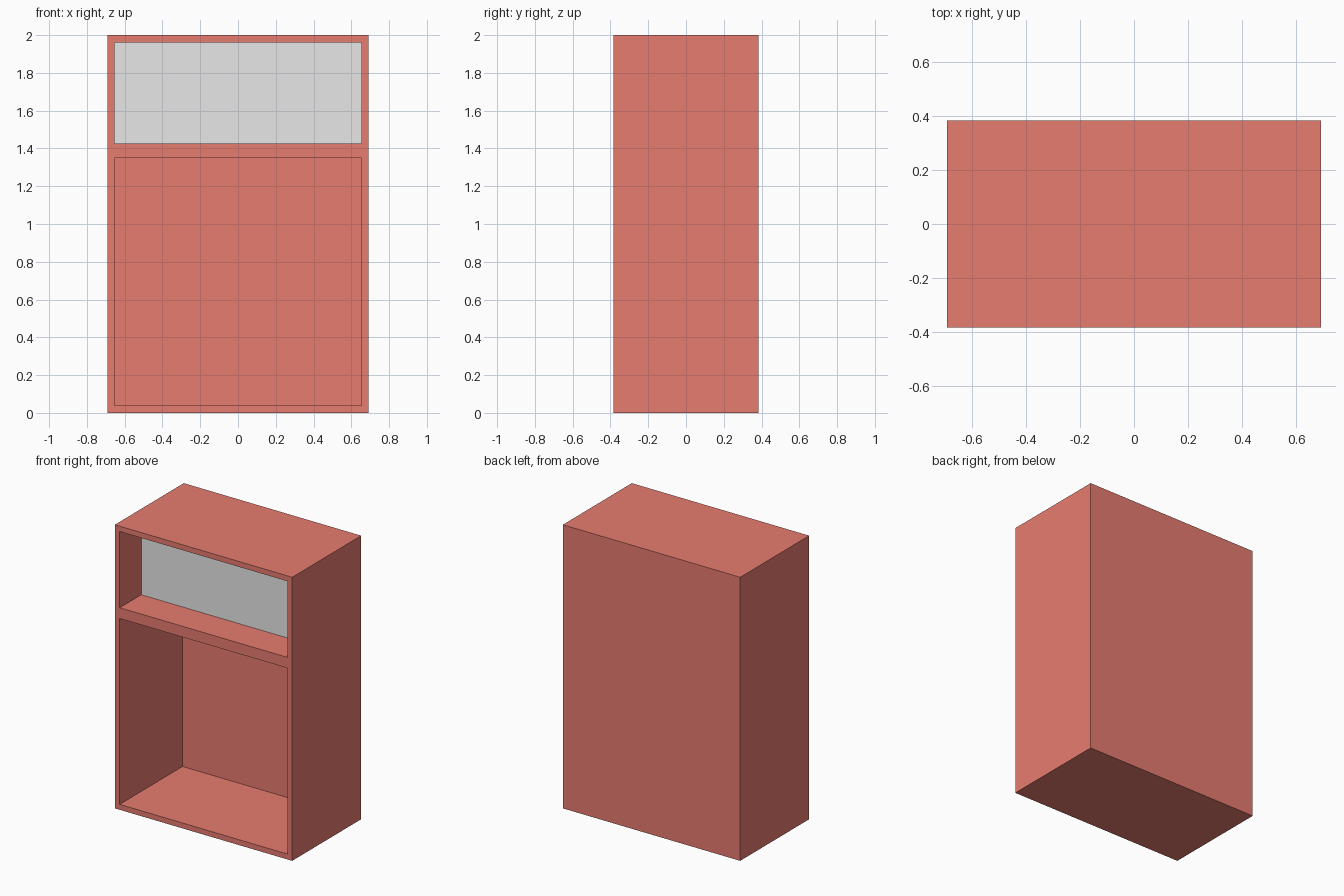
import bpy
import bmesh
from mathutils import Vector

old = bpy.data.objects.get("Cube")
if old:
    bpy.data.objects.remove(old, do_unlink=True)

WIDTH, DEPTH, HEIGHT = 1.384, 0.768, 2.0
SPLIT_Z = 1.387       # middle of the divider between the two openings
RIM = 0.038           # frame thickness around each opening
UPPER_RECESS = 0.24
LOWER_RECESS = 0.70


def make_material(name, rgb):
    mat = bpy.data.materials.new(name)
    mat.use_nodes = True
    color = (*rgb, 1.0)
    mat.diffuse_color = color
    mat.node_tree.nodes["Principled BSDF"].inputs["Base Color"].default_value = color
    return mat


red = make_material("red_paint", (0.8, 0.2, 0.16))
grey = make_material("grey_panel", (0.8, 0.8, 0.8))

# Solid cabinet body
bm = bmesh.new()
bmesh.ops.create_cube(bm, size=1.0)
bmesh.ops.scale(bm, vec=(WIDTH, DEPTH, HEIGHT), verts=bm.verts)
bmesh.ops.translate(bm, vec=(0, 0, HEIGHT / 2), verts=bm.verts)
bm.normal_update()

# Split the front face into an upper and a lower bay
front = next(f for f in bm.faces if f.normal.y < -0.9)
bmesh.ops.bisect_plane(bm, geom=[front, *front.edges, *front.verts],
                       plane_co=(0, 0, SPLIT_Z), plane_no=(0, 0, 1))
bm.normal_update()

# Frame each bay, then push its opening back
bays = [f for f in bm.faces if f.normal.y < -0.9]
bmesh.ops.inset_individual(bm, faces=bays, thickness=RIM, use_even_offset=True)
for bay in bays:
    upper = bay.calc_center_median().z > SPLIT_Z
    back = bmesh.ops.extrude_discrete_faces(bm, faces=[bay])["faces"][0]
    recess = UPPER_RECESS if upper else LOWER_RECESS
    bmesh.ops.translate(bm, vec=Vector((0, recess, 0)), verts=back.verts)
    # Grey panel at the back of the upper bay
    back.material_index = 1 if upper else 0

bmesh.ops.recalc_face_normals(bm, faces=bm.faces)
mesh = bpy.data.meshes.new("cabinet")
bm.to_mesh(mesh)
bm.free()
mesh.materials.append(red)
mesh.materials.append(grey)
cabinet = bpy.data.objects.new("cabinet", mesh)
bpy.context.collection.objects.link(cabinet)
